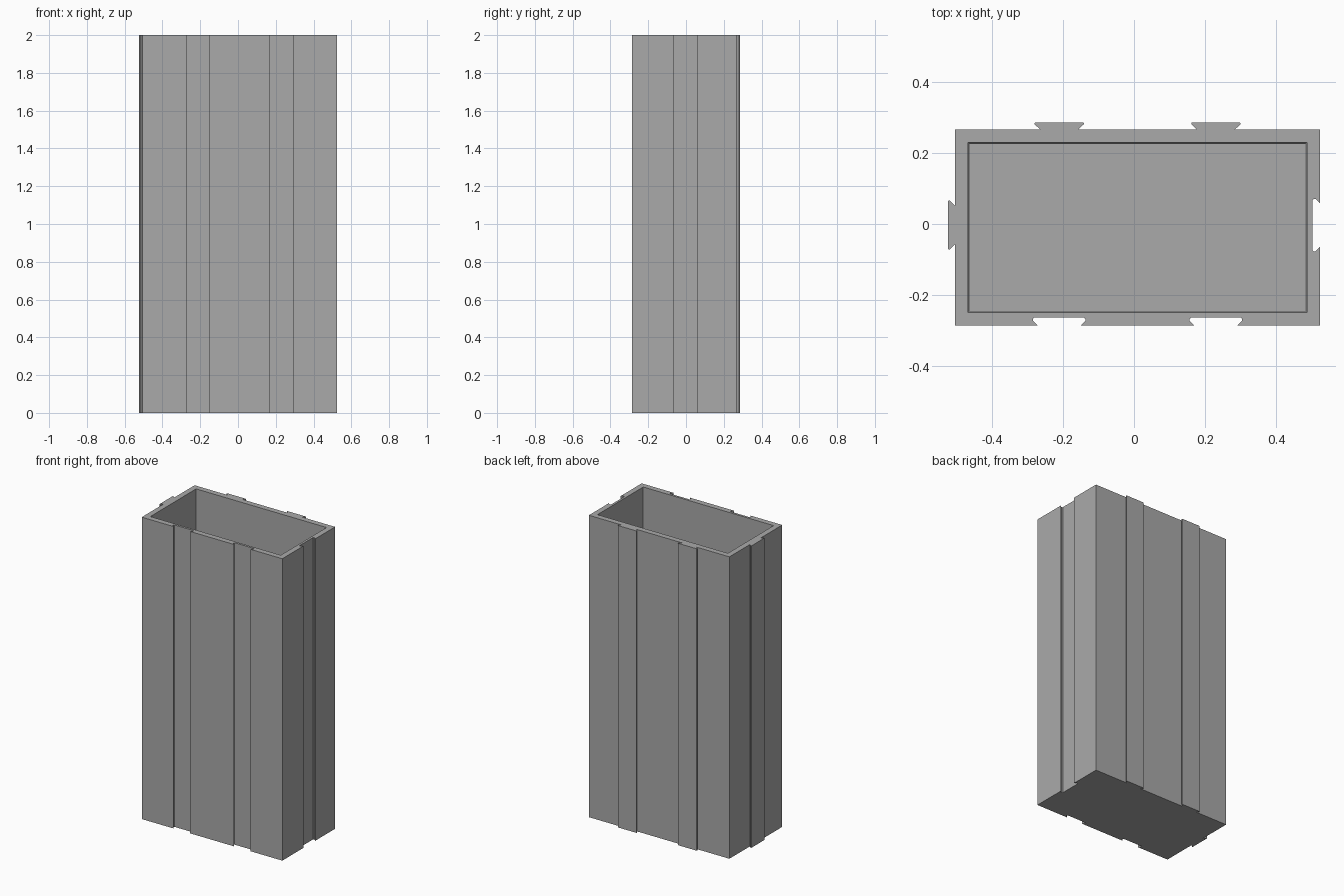
import bpy
import bmesh
from mathutils import Vector

cube = bpy.data.objects.get("Cube")
if cube:
    bpy.data.objects.remove(cube)

LEFT, RIGHT, FRONT, BACK = -0.505, 0.525, -0.286, 0.267
HEIGHT, WALL, FLOOR, DRAFT = 2.0, 0.037, 0.037, 0.004
MID_X, MID_Y, SPACING = 0.01, -0.003, 0.221

# Half profiles of the dovetails: (half width, distance outwards)
TONGUE = [(0.054, 0), (0.0695, 0.0145), (0.0695, 0.017), (0.068, 0.019)]
GROOVE = [(0.061, 0), (0.074, -0.013), (0.074, -0.018), (0.070, -0.022)]


def dovetail(centre, along, half):
    """Mirror a half profile about its centre, following the outline direction."""
    along, centre = Vector(along), Vector(centre)
    out = Vector((along.y, -along.x))
    first = [centre - along * w + out * d for w, d in half]
    second = [centre + along * w + out * d for w, d in reversed(half)]
    return first + second


def rectangle(x0, y0, x1, y1):
    return [Vector(p) for p in ((x0, y0), (x1, y0), (x1, y1), (x0, y1))]


# Outer outline, counter-clockwise: grooves in front and left, tongues behind and right
corners = rectangle(LEFT, FRONT, RIGHT, BACK)
outline = [corners[0]]
for side in (-1, 1):
    outline += dovetail((MID_X + side * SPACING, FRONT), (1, 0), GROOVE)
outline.append(corners[1])
outline += dovetail((RIGHT, MID_Y), (0, 1), GROOVE)
outline.append(corners[2])
for side in (1, -1):
    outline += dovetail((MID_X + side * SPACING, BACK), (-1, 0), TONGUE)
outline.append(corners[3])
outline += dovetail((LEFT, MID_Y), (0, -1), TONGUE)


def cavity(inset):
    return rectangle(LEFT + inset, FRONT + inset, RIGHT - inset, BACK - inset)


bm = bmesh.new()


def ring(points, z):
    return [bm.verts.new((p.x, p.y, z)) for p in points]


def skin(low, high):
    """Join two rings with quads and return the edges of the upper ring."""
    for i in range(len(low)):
        j = (i + 1) % len(low)
        bm.faces.new((low[i], low[j], high[j], high[i]))
    return [bm.edges.get((high[i], high[i - 1])) for i in range(len(high))]


# Outer walls, slightly drafted cavity, bottom and inner floor
base = ring(outline, 0)
rim = skin(base, ring(outline, HEIGHT))
inner_floor = ring(cavity(WALL + DRAFT), FLOOR)
rim += skin(inner_floor, ring(cavity(WALL), HEIGHT))
bm.faces.new(base)
bm.faces.new(inner_floor)

# Flat rim between the two outlines
bmesh.ops.triangle_fill(bm, edges=rim, use_beauty=True)
bmesh.ops.recalc_face_normals(bm, faces=bm.faces)

mesh = bpy.data.meshes.new("container")
bm.to_mesh(mesh)
bm.free()

grey = bpy.data.materials.new("plain grey")
grey.use_nodes = True
colour = (0.4, 0.4, 0.4, 1)
grey.diffuse_color = colour
grey.node_tree.nodes["Principled BSDF"].inputs["Base Color"].default_value = colour
mesh.materials.append(grey)
bpy.context.collection.objects.link(bpy.data.objects.new("container", mesh))
